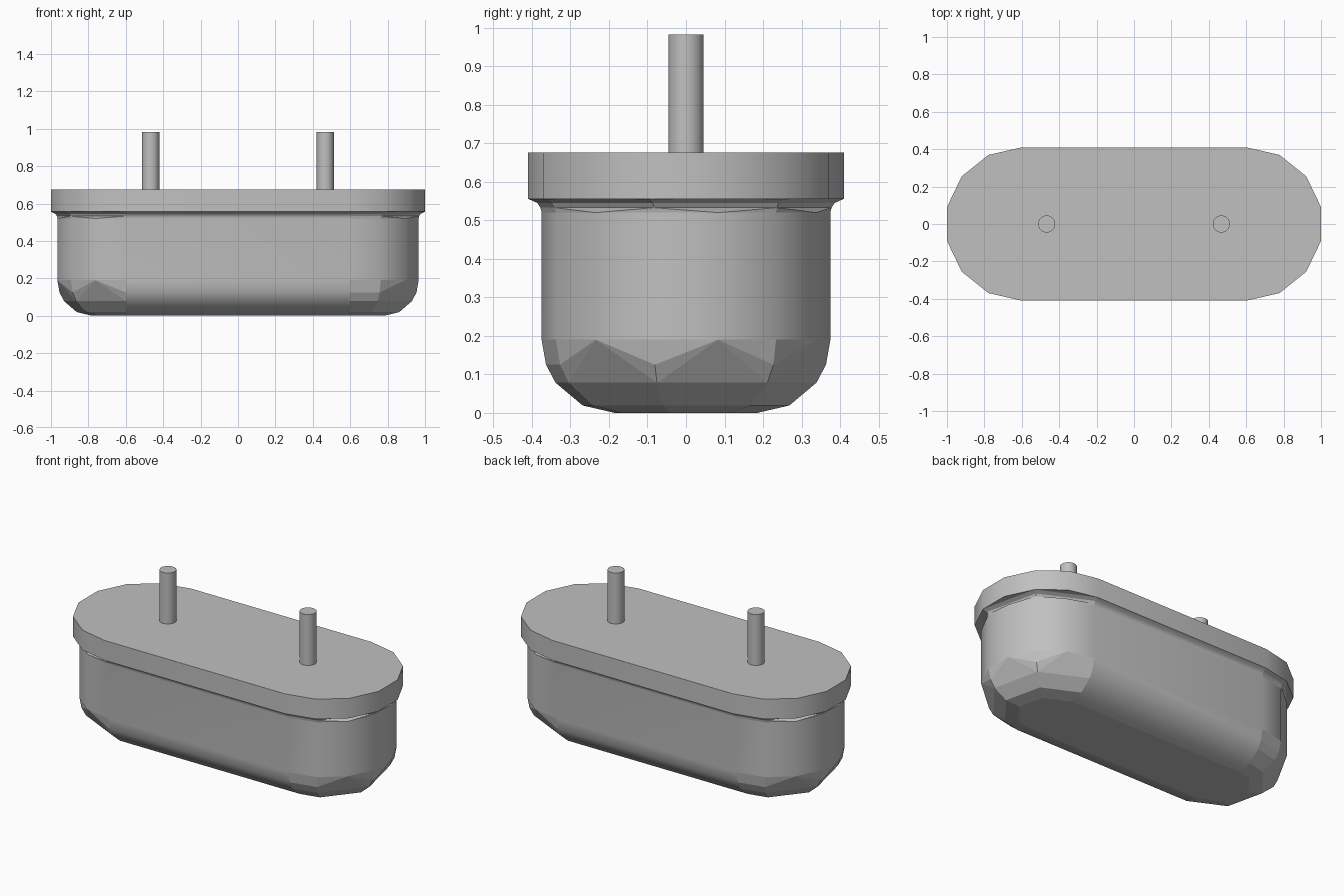
import bpy, bmesh
from math import sin, cos, pi, radians

if "Cube" in bpy.data.objects:
    bpy.data.objects.remove(bpy.data.objects["Cube"])

grey = bpy.data.materials.new("plain_grey")
colour = (0.53, 0.53, 0.53, 1)
grey.diffuse_color = colour
grey.use_nodes = True
grey.node_tree.nodes["Principled BSDF"].inputs["Base Color"].default_value = colour

SEGS = 7           # facets in each rounded end
CENTRE = 0.6       # x of the end arc centres


def stadium():
    """Columns round the outline: end side, angle and whether it is a full column."""
    for side in (1, -1):
        for i in range(SEGS + 1):
            yield side, -pi / 2 + i * pi / SEGS, i in (0, 1, 3, 5, 7)


def point(side, angle, r, z):
    return side * (CENTRE + r * cos(angle)), side * r * sin(angle), z


def finish(name, bm):
    bmesh.ops.recalc_face_normals(bm, faces=bm.faces)
    mesh = bpy.data.meshes.new(name)
    bm.to_mesh(mesh)
    bm.free()
    mesh.materials.append(grey)
    obj = bpy.data.objects.new(name, mesh)
    bpy.context.collection.objects.link(obj)
    return obj


def fillet(bm, columns, rim, profile):
    """Round off from the wall rim; short columns hold only their rim vertex."""
    n = len(columns)
    rows = [[rim[i]] + [bm.verts.new(point(s, a, r, z)) for r, z in profile] if full else None
            for i, (s, a, full) in enumerate(columns)]
    fold = len(profile) // 2
    for i in range(n):
        left, right = rows[i], rows[(i + 1) % n]
        if left is None:
            continue
        start = 0
        smooth = columns[i][0] != columns[(i + 1) % n][0]
        if right is None:
            # faceted fan below a short column
            tip, right = rim[i + 1], rows[(i + 2) % n]
            for row in (left, right):
                for k in range(fold):
                    bm.faces.new((tip, row[k], row[k + 1]))
            bm.faces.new((tip, left[fold], right[fold]))
            start = fold
        for k in range(start, len(profile)):
            bm.faces.new((left[k], right[k], right[k + 1], left[k + 1])).smooth = smooth
    return [row[-1] for row in rows if row]


# Main body: smooth wall, rounded base and small cove under the flange
bm = bmesh.new()
columns = list(stadium())
R, LOW, HIGH, ROUND = 0.375, 0.19, 0.52, 0.19
low = [bm.verts.new(point(s, a, R, LOW)) for s, a, _ in columns]
high = [bm.verts.new(point(s, a, R, HIGH)) for s, a, _ in columns]
for i in range(len(columns)):
    j = (i + 1) % len(columns)
    bm.faces.new((low[i], low[j], high[j], high[i])).smooth = True
base = [(R - ROUND + ROUND * sin(radians(t)), ROUND - ROUND * cos(radians(t)))
        for t in (70, 54, 26, 0)]
bm.faces.new(fillet(bm, columns, low, base))
fillet(bm, columns, high, [(0.378, 0.533), (0.386, 0.545), (0.41, 0.556)])
finish("body", bm)

# Flange plate
bm = bmesh.new()
bottom = bm.faces.new([bm.verts.new(point(s, a, 0.41, 0.556)) for s, a, _ in columns])
top = bmesh.ops.extrude_face_region(bm, geom=[bottom], use_keep_orig=True)["geom"]
bmesh.ops.translate(bm, vec=(0, 0, 0.12),
                    verts=[v for v in top if isinstance(v, bmesh.types.BMVert)])
for f in bm.faces:
    f.smooth = len(f.verts) == 4
finish("flange", bm)

# Mounting pins
for name, x in (("left_pin", 0.467), ("right_pin", -0.467)):
    bpy.ops.mesh.primitive_cylinder_add(vertices=24, radius=0.046, depth=0.32,
                                        location=(x, 0, 0.823))
    pin = bpy.context.object
    pin.name = name
    pin.data.materials.append(grey)
    bpy.ops.object.shade_smooth_by_angle(angle=radians(30))
